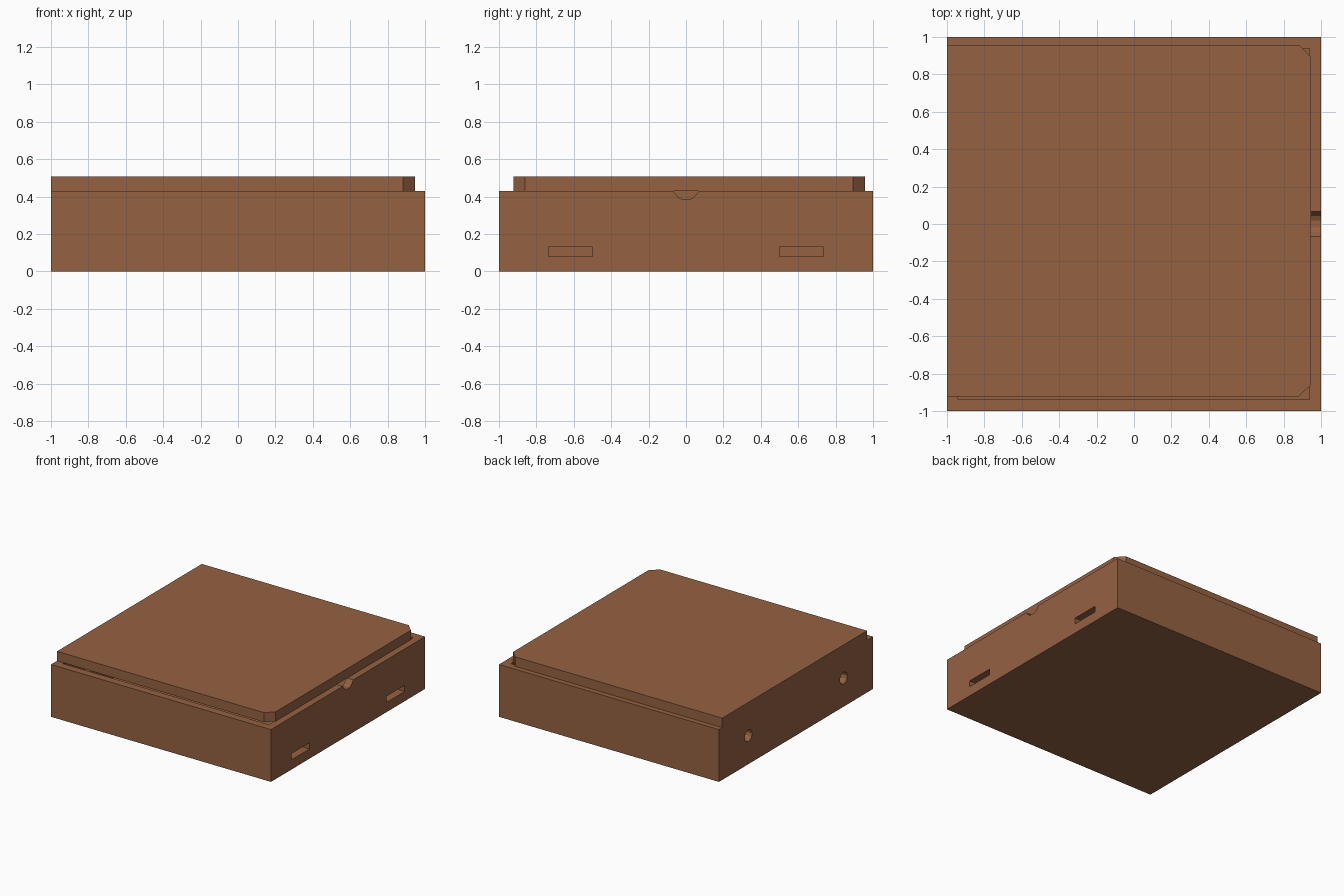
import bpy, bmesh, math
from mathutils import Vector

if "Cube" in bpy.data.objects:
    bpy.data.objects.remove(bpy.data.objects["Cube"])

wood = bpy.data.materials.new("brown wood")
wood.diffuse_color = (0.30, 0.122, 0.055, 1)
wood.use_nodes = True
wood.node_tree.nodes["Principled BSDF"].inputs["Base Color"].default_value = wood.diffuse_color


def prism(name, points, extrude):
    """Extrude a planar outline along a vector into a closed solid."""
    bm = bmesh.new()
    face = bm.faces.new([bm.verts.new(p) for p in points])
    new = bmesh.ops.extrude_face_region(bm, geom=[face], use_keep_orig=True)["geom"]
    bmesh.ops.translate(bm, vec=Vector(extrude),
                        verts=[g for g in new if isinstance(g, bmesh.types.BMVert)])
    bmesh.ops.recalc_face_normals(bm, faces=bm.faces[:])
    me = bpy.data.meshes.new(name)
    bm.to_mesh(me)
    bm.free()
    me.materials.append(wood)
    ob = bpy.data.objects.new(name, me)
    bpy.context.collection.objects.link(ob)
    return ob


def block(name, x0, x1, y0, y1, z0, z1):
    return prism(name, [(x0, y0, z0), (x1, y0, z0), (x1, y1, z0), (x0, y1, z0)],
                 (0, 0, z1 - z0))


def cut(target, cutter):
    """Subtract the cutter from the target, then discard it."""
    cutter.hide_render = True
    mod = target.modifiers.new("cut", 'BOOLEAN')
    mod.operation, mod.solver, mod.object = 'DIFFERENCE', 'EXACT', cutter
    bpy.context.view_layer.objects.active = target
    bpy.ops.object.modifier_apply(modifier=mod.name)
    bpy.data.objects.remove(cutter)


# Open tray with thin walls
case = block("case", -1, 1, -1, 1, 0, 0.43)
cut(case, block("cavity", -0.94, 0.937, -0.937, 0.937, 0.06, 0.6))

for side in (-1, 1):
    # Slots through the right wall
    y = side * 0.618
    cut(case, block("slot", 0.85, 1.1, y - 0.118, y + 0.118, 0.08, 0.13))
    # Round holes through the left wall
    ring = [(-1.1, y + 0.048 * math.cos(a), 0.235 + 0.048 * math.sin(a))
            for a in (math.tau * i / 12 for i in range(12))]
    cut(case, prism("hole", ring, (0.25, 0, 0)))

# Finger notch in the top of the right wall
half = [(0.02, 0.386), (0.042, 0.396), (0.068, 0.43), (0.068, 0.5)]
outline = [(0.85, y, z) for y, z in half] + [(0.85, -y, z) for y, z in reversed(half)]
cut(case, prism("notch", outline, (0.25, 0, 0)))

# Lid with two clipped corners, slightly off centre and flush at the left
prism("lid", [(-1, -0.922, 0.43), (0.882, -0.922, 0.43), (0.945, -0.86, 0.43),
              (0.945, 0.894, 0.43), (0.882, 0.958, 0.43), (-1, 0.958, 0.43)],
      (0, 0, 0.078))
